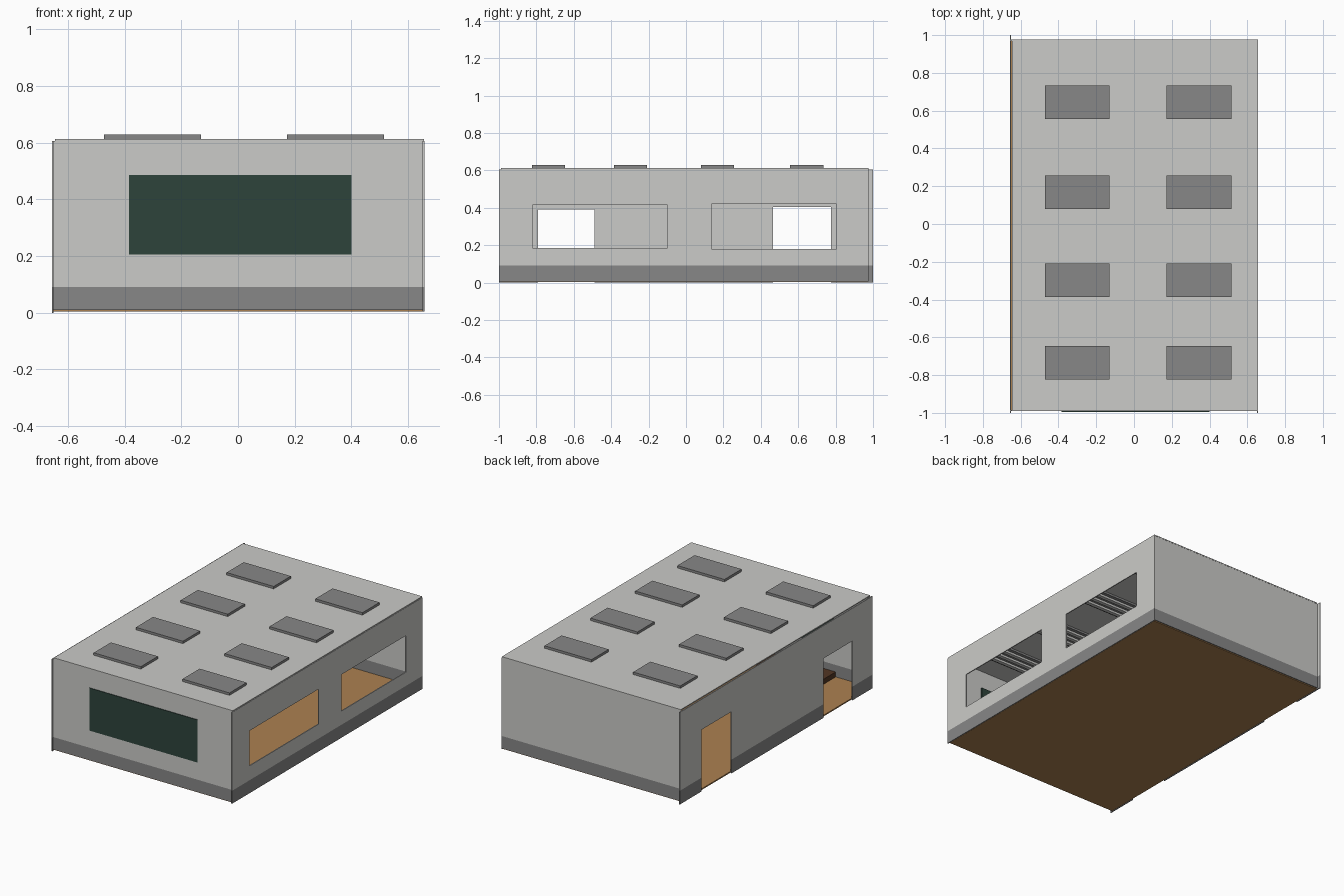
import bpy, bmesh

if "Cube" in bpy.data.objects:
    bpy.data.objects.remove(bpy.data.objects["Cube"])


def material(name, rgb):
    # sRGB 0-255 to linear
    lin = [((c / 255 + 0.055) / 1.055) ** 2.4 for c in rgb]
    m = bpy.data.materials.new(name)
    m.diffuse_color = (*lin, 1)
    m.use_nodes = True
    m.node_tree.nodes["Principled BSDF"].inputs["Base Color"].default_value = m.diffuse_color
    return m


WALL = material("wall_grey", (203, 203, 200))
DARK = material("dark_grey", (135, 135, 135))
WOOD = material("floor_tan", (172, 129, 81))
BOARD = material("board_green", (45, 67, 59))
STAGE = material("stage_brown", (82, 54, 36))


def finish(name, bm, mats):
    bmesh.ops.recalc_face_normals(bm, faces=bm.faces)
    me = bpy.data.meshes.new(name)
    bm.to_mesh(me)
    bm.free()
    for m in mats:
        me.materials.append(m)
    ob = bpy.data.objects.new(name, me)
    bpy.context.collection.objects.link(ob)
    return ob


def box(name, x, y, z, mat):
    bm = bmesh.new()
    bmesh.ops.create_cube(bm, size=1)
    for v in bm.verts:
        v.co = [(a + b) / 2 + c * (b - a) for (a, b), c in zip((x, y, z), v.co)]
    return finish(name, bm, [mat])


SKIRT = 0.09


def wall(name, axis, pos, u0, u1, z0, z1, holes=()):
    """Flat panel with rectangular holes (ua, ub, za, zb) and a dark base band."""
    us = sorted({u0, u1, *(u for h in holes for u in h[:2])})
    zs = sorted({z0, z1, SKIRT, *(z for h in holes for z in h[2:])})
    bm = bmesh.new()
    at = lambda u, z: (pos, u, z) if axis == "x" else (u, pos, z)
    grid = {(u, z): bm.verts.new(at(u, z)) for u in us for z in zs}
    for a, b in zip(us, us[1:]):
        for c, d in zip(zs, zs[1:]):
            mu, mz = (a + b) / 2, (c + d) / 2
            if any(h[0] < mu < h[1] and h[2] < mz < h[3] for h in holes):
                continue
            f = bm.faces.new([grid[a, c], grid[b, c], grid[b, d], grid[a, d]])
            f.material_index = int(mz < SKIRT)
    bmesh.ops.delete(bm, geom=[v for v in bm.verts if not v.link_faces], context="VERTS")
    ob = finish(name, bm, [WALL, DARK])
    mod = ob.modifiers.new("thickness", "SOLIDIFY")
    mod.thickness, mod.offset = 0.006, 0
    return ob


# Walls: windows on the right, doorways on the left
wall("front_wall", "y", -0.987, -0.65, 0.652, 0.01, 0.605)
wall("back_wall", "y", 0.973, -0.65, 0.652, 0.01, 0.605)
wall("right_wall", "x", 0.654, -1.0, 0.977, 0.005, 0.605,
     [(-0.82, -0.10, 0.185, 0.415), (0.135, 0.805, 0.18, 0.42)])
wall("left_wall", "x", -0.653, -1.0, 1.0, 0.0, 0.605,
     [(-0.79, -0.49, 0.0, 0.39), (0.465, 0.775, 0.0, 0.405)])

# Floor, roof, blackboard and low stage in front of it
box("floor", (-0.65, 0.651), (-0.984, 0.97), (0.004, 0.012), WOOD)
box("roof", (-0.646, 0.655), (-0.99, 0.977), (0.605, 0.612), WALL)
box("blackboard", (-0.385, 0.40), (-0.994, -0.975), (0.205, 0.485), BOARD)
box("stage", (-0.40, 0.40), (-0.983, -0.84), (0.012, 0.045), STAGE)

# Ceiling lights: trays through the roof, with tubes on the room side
for x0, x1 in ((-0.472, -0.13), (0.173, 0.515)):
    for yc in (-0.735, -0.297, 0.168, 0.645):
        box("light_tray", (x0, x1), (yc - 0.089, yc + 0.089), (0.592, 0.628), DARK)
        for dy in (-0.055, 0, 0.055):
            box("light_tube", (x0 + 0.015, x1 - 0.015),
                (yc + dy - 0.012, yc + dy + 0.012), (0.578, 0.592), WALL)
